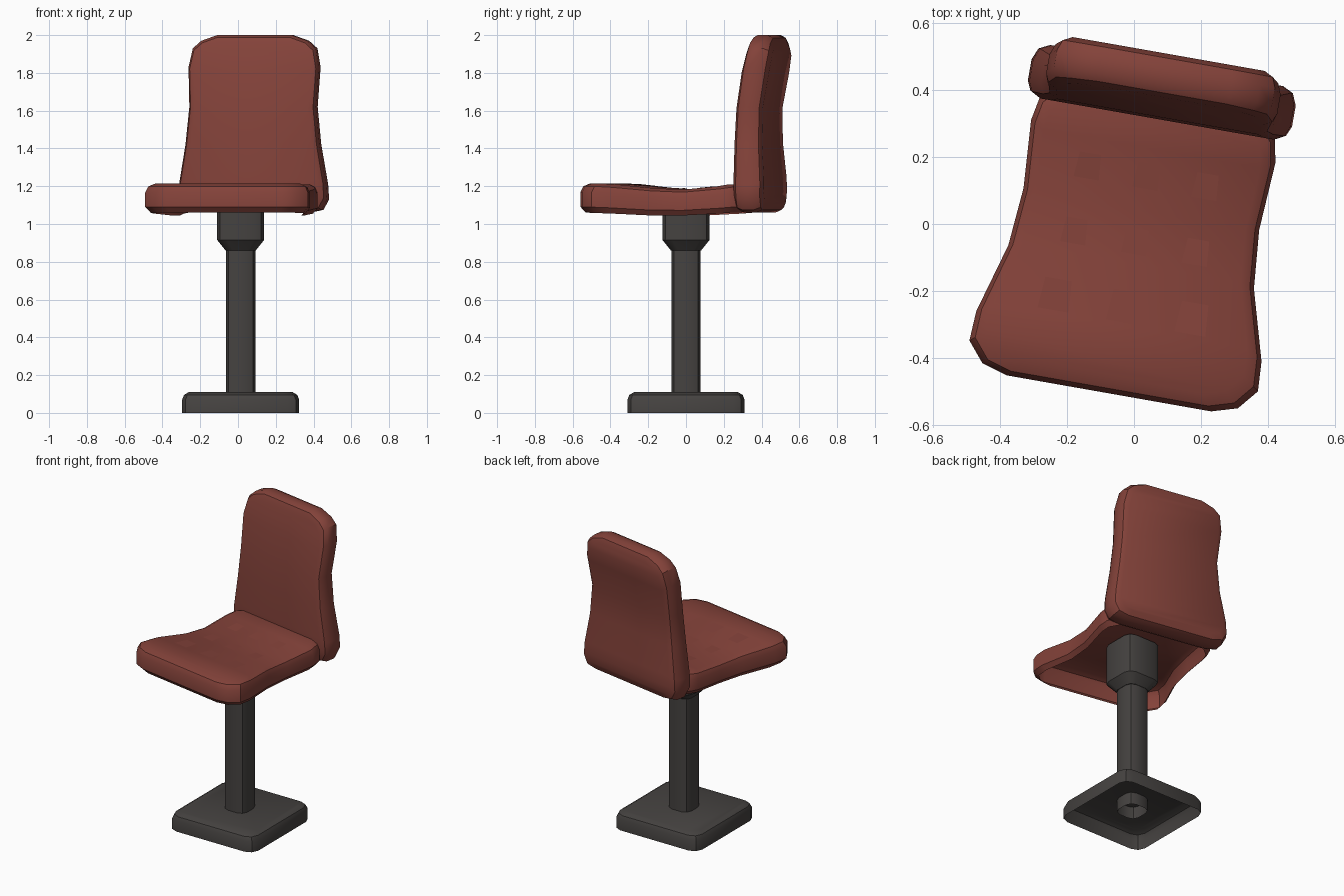
import bpy, bmesh, math

if "Cube" in bpy.data.objects:
    bpy.data.objects.remove(bpy.data.objects["Cube"])

TURN = math.radians(-10)   # seat swivel on the post
CX = 0.014                 # post axis


def material(name, rgb):
    m = bpy.data.materials.new(name)
    m.diffuse_color = (*rgb, 1)
    m.use_nodes = True
    m.node_tree.nodes["Principled BSDF"].inputs["Base Color"].default_value = m.diffuse_color
    return m


RED = material("red_padding", (0.23, 0.055, 0.042))
DARK = material("dark_metal", (0.06, 0.055, 0.052))


def finish(name, bm, mat, turn=0.0, angle=35):
    bmesh.ops.recalc_face_normals(bm, faces=bm.faces)
    me = bpy.data.meshes.new(name)
    bm.to_mesh(me)
    bm.free()
    me.materials.append(mat)
    ob = bpy.data.objects.new(name, me)
    bpy.context.collection.objects.link(ob)
    ob.location.x = CX
    ob.rotation_euler.z = turn
    bpy.ops.object.select_all(action='DESELECT')
    ob.select_set(True)
    bpy.context.view_layer.objects.active = ob
    bpy.ops.object.shade_smooth_by_angle(angle=math.radians(angle))
    return ob


def bridge(bm, a, b, gap=None):
    """Join two closed loops with quads, optionally leaving one side open."""
    n = len(a)
    for i in range(n):
        if i != gap:
            bm.faces.new((a[i], a[(i + 1) % n], b[(i + 1) % n], b[i]))


def rungs(bm, loop):
    """Fill a mirrored loop with strips from right to left."""
    n = len(loop)
    for i in range(n // 2 - 1):
        bm.faces.new((loop[i], loop[i + 1], loop[n - 2 - i], loop[n - 1 - i]))


def mirrored_loop(bm, pts):
    right = [bm.verts.new(p) for p in pts]
    left = [bm.verts.new((-x, y, z)) for x, y, z in reversed(pts)]
    return right + left


def square_stack(name, levels, cap_bottom, cap_top):
    """Stack of square sections with rounded corners: (half width, corner, z)."""
    bm = bmesh.new()
    loops = []
    for h, c, z in levels:
        k = c * 0.3
        corner = [(h, h - c), (h - k, h - k), (h - c, h)]
        loop = []
        for q in range(4):
            s, co = round(math.sin(q * math.pi / 2)), round(math.cos(q * math.pi / 2))
            loop += [bm.verts.new((x * co - y * s, x * s + y * co, z)) for x, y in corner]
        loops.append(loop)
    for a, b in zip(loops, loops[1:]):
        bridge(bm, a, b)
    if cap_bottom:
        bm.faces.new(loops[0])
    if cap_top:
        bm.faces.new(loops[-1])
    return finish(name, bm, DARK)


# Base, post and hub (the base and post are open underneath)
square_stack("base_plate", [(0.31, 0.06, 0), (0.31, 0.06, 0.07), (0.30, 0.06, 0.095),
                            (0.275, 0.06, 0.11)], False, True)
square_stack("post", [(0.078, 0.045, 0.03), (0.078, 0.045, 0.90)], False, False)
square_stack("hub", [(0.08, 0.04, 0.86), (0.124, 0.05, 0.915), (0.124, 0.05, 1.17)], True, True)

# Seat: padded shell, open underneath; rows are (half width, y, top z, bottom z)
seat = [(0.31, -0.513, 1.215, 1.06), (0.387, -0.49, 1.215, 1.06), (0.437, -0.43, 1.215, 1.058),
        (0.432, -0.34, 1.21, 1.055), (0.372, -0.13, 1.19, 1.045), (0.357, 0.045, 1.182, 1.045),
        (0.37, 0.25, 1.20, 1.055), (0.357, 0.317, 1.21, 1.06), (0.31, 0.37, 1.21, 1.06)]
bm = bmesh.new()
loops = []
for inset, f in [(0.025, 0), (0, 0.2), (0, 0.7), (0.014, 0.9), (0.045, 1)]:
    loops.append(mirrored_loop(bm, [(w * (1 - inset / 0.4), y * (1 - inset / 0.5), b + (t - b) * f)
                                    for w, y, t, b in seat]))
for a, b in zip(loops, loops[1:]):
    bridge(bm, a, b, gap=len(seat) - 1)
rungs(bm, loops[-1])
finish("seat", bm, RED, TURN)


def seat_top(y):
    for (_, y0, z0, _), (_, y1, z1, _) in zip(seat, seat[1:]):
        y0, y1 = y0 * 0.91, y1 * 0.91
        if y0 <= y <= y1:
            return z0 + (z1 - z0) * (y - y0) / (y1 - y0)
    return seat[-1][2]


# Tufts: three rows of small flat patches on the seat
bm = bmesh.new()
for y, dx, h in [(0.145, 0.178, 0.038), (-0.053, 0.184, 0.038), (-0.25, 0.207, 0.047)]:
    for k in (-1, 0, 1):
        bm.faces.new([bm.verts.new((k * dx + sx * h * (0.85 if sy > 0 else 1), y + sy * h,
                                    seat_top(y + sy * h) + 0.003))
                      for sx, sy in ((-1, -1), (1, -1), (1, 1), (-1, 1))])
finish("seat_tufts", bm, RED, TURN, 5)

# Backrest: rows are (half width, z, front y, back y)
back = [(0.30, 1.06, 0.325, 0.475), (0.37, 1.075, 0.322, 0.48), (0.40, 1.13, 0.32, 0.48),
        (0.395, 1.21, 0.318, 0.48), (0.36, 1.42, 0.318, 0.465), (0.34, 1.62, 0.325, 0.465),
        (0.35, 1.83, 0.355, 0.50), (0.33, 1.93, 0.375, 0.515), (0.285, 1.97, 0.38, 0.515),
        (0.20, 2.0, 0.385, 0.515)]
bm = bmesh.new()
loops = []
for inset, f in [(0.04, 0), (0.012, 0.1), (0, 0.28), (0, 0.68), (0.014, 0.9), (0.045, 1)]:
    loops.append(mirrored_loop(bm, [(w * (1 - inset / 0.38), 1.53 + (z - 1.53) * (1 - inset / 0.47),
                                     a + (b - a) * f) for w, z, a, b in back]))
for v in bm.verts:
    v.co.y, v.co.z = v.co.z, v.co.y
for a, b in zip(loops, loops[1:]):
    bridge(bm, a, b)
rungs(bm, loops[0])
rungs(bm, loops[-1])
finish("backrest", bm, RED, TURN)
